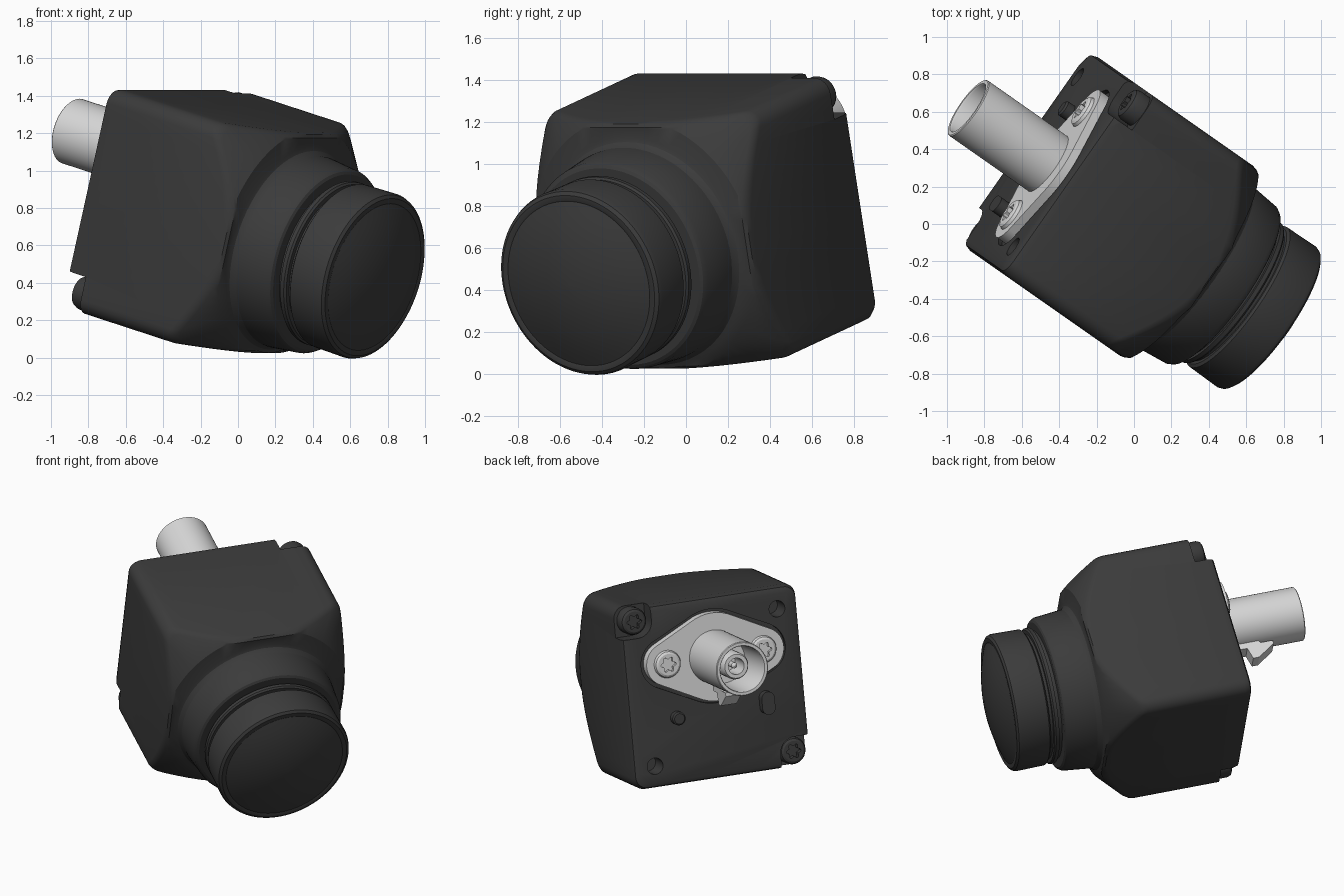
import bpy, bmesh, math
from mathutils import Matrix, Vector
from mathutils.geometry import convex_hull_2d

cube = bpy.data.objects.get("Cube")
if cube:
    bpy.data.objects.remove(cube, do_unlink=True)

# Local frame: X = left, -Y = lens direction, Z = up; then pitched and turned
POSE = (Matrix.Translation((0, 0, 0.7)) @ Matrix.Rotation(math.radians(55), 4, 'Z')
        @ Matrix.Rotation(math.radians(15), 4, 'X'))


def material(name, rgb, rough):
    m = bpy.data.materials.new(name)
    m.diffuse_color = (*rgb, 1)
    m.use_nodes = True
    b = m.node_tree.nodes["Principled BSDF"]
    b.inputs["Base Color"].default_value = (*rgb, 1)
    b.inputs["Roughness"].default_value = rough
    return m


BLACK = material("black_plastic", (0.044, 0.044, 0.044), 0.6)
GREY = material("light_grey_metal", (0.68, 0.68, 0.68), 0.5)


def finish(name, bm, mat):
    bmesh.ops.recalc_face_normals(bm, faces=bm.faces[:])
    me = bpy.data.meshes.new(name)
    bm.to_mesh(me)
    bm.free()
    me.transform(POSE)
    me.materials.append(mat)
    ob = bpy.data.objects.new(name, me)
    bpy.context.collection.objects.link(ob)
    return ob


def loft(name, rings, mat):
    """Skin closed rings of 3D points and cap both ends."""
    bm = bmesh.new()
    vs = [[bm.verts.new(p) for p in ring] for ring in rings]
    n = len(vs[0])
    for r0, r1 in zip(vs, vs[1:]):
        for i in range(n):
            bm.faces.new((r0[i], r0[(i + 1) % n], r1[(i + 1) % n], r1[i]))
    bm.faces.new(vs[0])
    bm.faces.new(vs[-1])
    return finish(name, bm, mat)


def circle(cx, cz, r, n=48):
    return [(cx + r * math.cos(2 * math.pi * i / n), cz + r * math.sin(2 * math.pi * i / n))
            for i in range(n)]


def lathe(name, profile, mat, cx=0, cz=0, n=48):
    """Profile of (depth along lens axis, radius)."""
    return loft(name, [[(x, -a, z) for x, z in circle(cx, cz, max(r, 0.002), n)]
                       for a, r in profile], mat)


def prism(name, pts, a0, a1, mat):
    return loft(name, [[(x, -a, z) for x, z in pts] for a in (a0, a1)], mat)


def hull(*circles):
    pts = [Vector(p) for c in circles for p in circle(*c)]
    return [tuple(pts[i]) for i in convex_hull_2d(pts)]


def cut(ob, cutter):
    mod = ob.modifiers.new("cut", 'BOOLEAN')
    mod.operation, mod.solver, mod.object = 'DIFFERENCE', 'EXACT', cutter
    bpy.ops.object.select_all(action='DESELECT')
    bpy.context.view_layer.objects.active = ob
    ob.select_set(True)
    bpy.ops.object.modifier_apply(modifier=mod.name)
    bpy.data.objects.remove(cutter, do_unlink=True)


# Housing outline: rounded square
HW, HH, CR = 0.62, 0.61, 0.08
LENS_Z = -0.03
CORNERS = ((1, 1), (-1, 1), (-1, -1), (1, -1))
outline = []
for k in range(4):
    (sx, sz), (nx, nz) = CORNERS[k], CORNERS[(k + 1) % 4]
    cx, cz = sx * (HW - CR), sz * (HH - CR)
    for j in range(7):
        t = math.pi / 2 * (k + j / 6)
        outline.append((cx + CR * math.cos(t), cz + CR * math.sin(t)))
    start = outline[-1]
    end = (nx * (HW - CR) + CR * math.cos(t), nz * (HH - CR) + CR * math.sin(t))
    for j in range(1, 16):
        f = j / 16
        outline.append((start[0] + (end[0] - start[0]) * f, start[1] + (end[1] - start[1]) * f))


def front_depth(r):
    """Front surface: 45 degree cone that ends in a flat face."""
    return min(0.985 - r, 0.365)


# Housing skin: rounded back edge, trimmed front, fillet into the neck
rings = [[(x * k, -a, z * k) for x, z in outline]
         for k, a in ((0.94, -0.60), (0.98, -0.588), (1, -0.55))]
for k, d in ((1, -0.035), (0.99, -0.012), (0.965, 0)):
    rings.append([(x * k, -(front_depth(k * math.hypot(x, z)) + d), z * k) for x, z in outline])
ring = []
for x, z in outline:
    h = math.hypot(x, z)
    k = min(0.95, 0.635 / h)
    ring.append((x * k, -front_depth(k * h), z * k))
rings.append(ring)
for r, a in ((0.57, 0.368), (0.55, 0.376), (0.535, 0.395), (0.525, 0.42)):
    rings.append([(x * r / math.hypot(x, z), -a, z * r / math.hypot(x, z) + LENS_Z)
                  for x, z in outline])
housing = loft("housing", rings, BLACK)

# Back recesses: connector pocket, two corner notches, two round holes
FX, FZ = 0.335, 0.213
cut(housing, prism("pocket_cutter", hull((0, FZ, 0.315), (FX, FZ, 0.17), (-FX, FZ, 0.17)),
                   -0.7, -0.575, BLACK))
for s in (1, -1):
    c = s * 0.51
    corner = hull((c, c, 0.105), (s * 0.8, c, 0.105), (c, s * 0.8, 0.105), (s * 0.8, s * 0.8, 0.105))
    cut(housing, prism("notch_cutter", corner, -0.7, -0.47, BLACK))
    cut(housing, prism("hole_cutter", circle(s * 0.47, -s * 0.46, 0.055, 32), -0.7, -0.45, BLACK))

# Lens barrel with grooves, cap rim and domed glass
dome = [(0.93 + 0.085 * (1 - (r / 0.406) ** 2), r) for r in (0.406, 0.36, 0.3, 0.24, 0.16, 0.08, 0)]
lathe("lens_barrel", [(0.3, 0), (0.3, 0.53), (0.42, 0.53), (0.59, 0.513), (0.612, 0.50),
                      (0.62, 0.485), (0.62, 0.43), (0.645, 0.43), (0.645, 0.455), (0.668, 0.455),
                      (0.678, 0.445), (0.678, 0.42), (0.70, 0.42), (0.70, 0.44),
                      (0.712, 0.455), (0.90, 0.459), (0.92, 0.452), (0.932, 0.435), (0.932, 0.41)]
      + dome, BLACK, 0, LENS_Z, 96)

# Connector: flange, hollow tube, inner contact and latch
prism("connector_flange", hull((0, FZ, 0.295), (FX, FZ, 0.145), (-FX, FZ, 0.145)),
      -0.57, -0.64, GREY)
lathe("connector_tube", [(-0.58, 0), (-0.58, 0.18), (-1.175, 0.18), (-1.18, 0.175),
                         (-1.18, 0.156), (-1.17, 0.151), (-0.8, 0.151), (-0.8, 0)],
      GREY, 0, FZ, 64)
lathe("connector_contact", [(-0.79, 0), (-0.79, 0.09), (-1.04, 0.09), (-1.06, 0.08),
                            (-1.06, 0.055), (-0.88, 0.055), (-0.88, 0.02),
                            (-1.02, 0.02), (-1.03, 0)], GREY, 0, FZ)
latch = [(-0.70, 0.06), (-0.70, 0.0), (-0.77, 0.0), (-0.79, -0.08), (-0.83, -0.08),
         (-0.95, 0.0), (-0.95, 0.025), (-0.87, 0.025), (-0.84, 0.06)]
loft("connector_latch", [[(x, -a, z) for a, z in latch] for x in (-0.055, 0.055)], GREY)


# Screws with six-lobed sockets
def screw(name, cx, cz, base, top, r, mat):
    ob = lathe(name, [(base, 0), (base, r), (top + 0.03, r), (top + 0.008, r * 0.9),
                      (top, r * 0.75), (top, 0)], mat, cx, cz, 40)
    star = []
    for i in range(36):
        t = 2 * math.pi * i / 36
        q = r * (0.47 + 0.1 * math.cos(6 * t))
        star.append((cx + q * math.cos(t), cz + q * math.sin(t)))
    cut(ob, prism("socket_cutter", star, top - 0.04, top + 0.04, mat))


for s, side in ((1, "left"), (-1, "right")):
    screw("flange_screw_" + side, s * FX, FZ, -0.6, -0.665, 0.095, GREY)
    screw("corner_screw_" + side, s * 0.51, s * 0.51, -0.46, -0.56, 0.092, BLACK)

# Locating pins on the back
lathe("round_pin", [(-0.58, 0), (-0.58, 0.045), (-0.645, 0.045), (-0.655, 0.035), (-0.655, 0)],
      BLACK, 0.29, -0.16, 32)
prism("oblong_pin", hull((-0.335, -0.115, 0.045), (-0.335, -0.18, 0.045)), -0.58, -0.655, BLACK)

# Smooth shading with sharp edges kept
bpy.ops.object.select_all(action='DESELECT')
for ob in bpy.context.collection.objects:
    if ob.type == 'MESH':
        ob.select_set(True)
        bpy.context.view_layer.objects.active = ob
bpy.ops.object.shade_smooth_by_angle(angle=math.radians(28))
